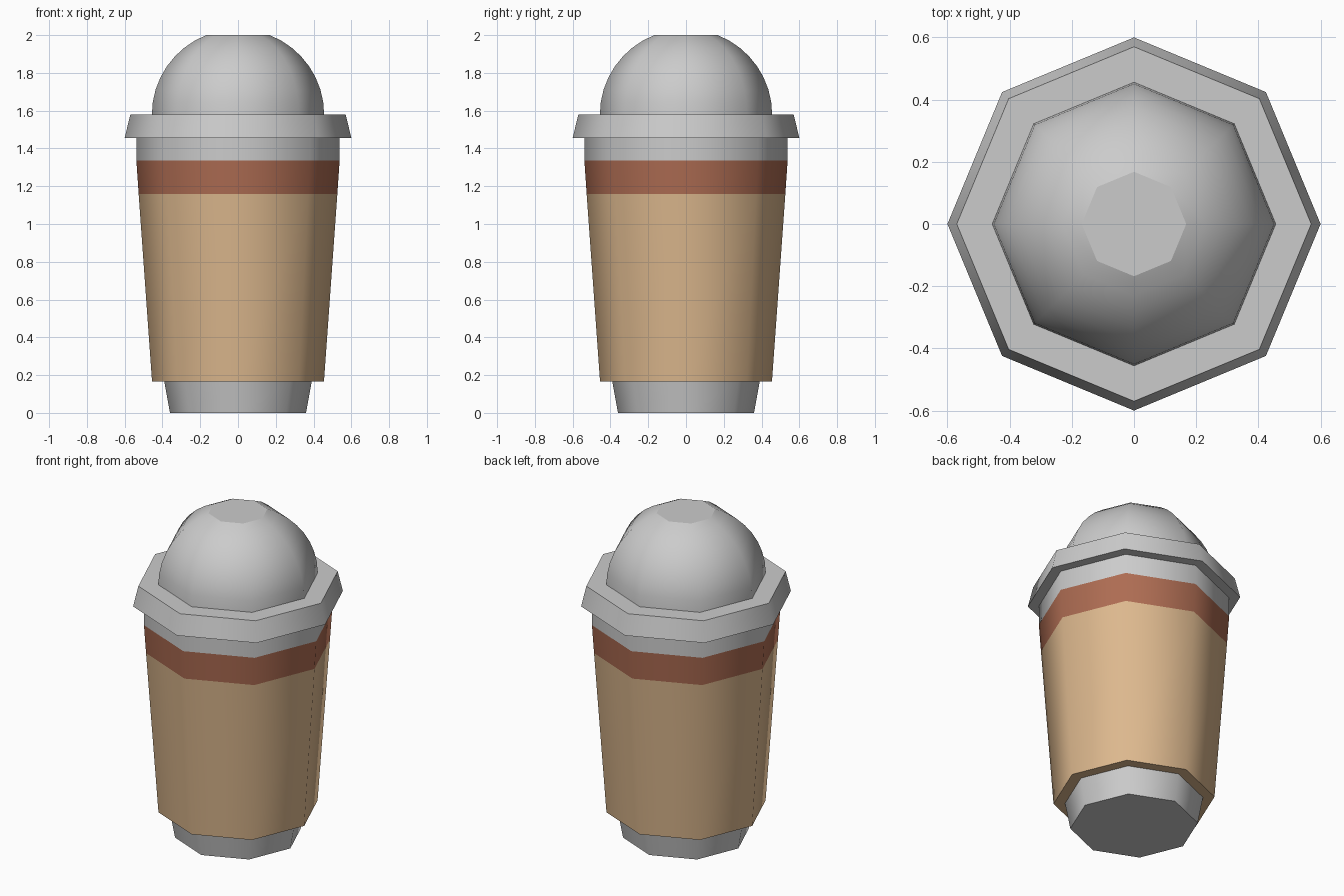
import bpy, bmesh
from math import sin, cos, pi, asin, acos

if "Cube" in bpy.data.objects:
    bpy.data.objects.remove(bpy.data.objects["Cube"])

SIDES = 8

def material(name, rgb):
    m = bpy.data.materials.new(name)
    m.diffuse_color = (*rgb, 1)
    m.use_nodes = True
    m.node_tree.nodes["Principled BSDF"].inputs["Base Color"].default_value = m.diffuse_color
    return m

def turned(name, profile, bottom=False, top=False, mat=None):
    """Eight-sided lathe of (radius, z) points, with optional flat end caps."""
    bm = bmesh.new()
    rings = [[bm.verts.new((r * cos(2 * pi * i / SIDES), r * sin(2 * pi * i / SIDES), z))
              for i in range(SIDES)] for r, z in profile]
    for a, b in zip(rings, rings[1:]):
        for i in range(SIDES):
            j = (i + 1) % SIDES
            bm.faces.new((a[i], a[j], b[j], b[i]))
    caps = []
    if bottom:
        caps.append(bm.faces.new(rings[0][::-1]))
    if top:
        caps.append(bm.faces.new(rings[-1]))
    for f in bm.faces:
        f.smooth = True
    for f in caps:
        for e in f.edges:
            e.smooth = False
    me = bpy.data.meshes.new(name)
    bm.to_mesh(me)
    bm.free()
    ob = bpy.data.objects.new(name, me)
    bpy.context.collection.objects.link(ob)
    if mat:
        me.materials.append(mat)
    return ob

tan = material("tan_card", (0.72, 0.48, 0.27))
rust = material("rust_card", (0.42, 0.15, 0.085))

# Cup: grey foot, tan wall, rust stripe, grey neck
turned("cup_foot", [(0.36, 0), (0.39, 0.165)], bottom=True)
turned("cup_wall", [(0.455, 0.165), (0.526, 1.16)], bottom=True, mat=tan)
turned("cup_stripe", [(0.526, 1.16), (0.538, 1.335)], mat=rust)
turned("cup_neck", [(0.538, 1.335), (0.538, 1.456)])

# Lid: flared rim and truncated dome
turned("lid_rim", [(0.60, 1.456), (0.57, 1.58)], bottom=True, top=True)
R, TOP_R, STEPS = 0.456, 0.168, 8
end = acos(TOP_R / R)
height = 0.42 / sin(end)
turned("lid_dome", [(R * cos(end * k / STEPS), 1.58 + height * sin(end * k / STEPS))
                    for k in range(STEPS + 1)], top=True)
